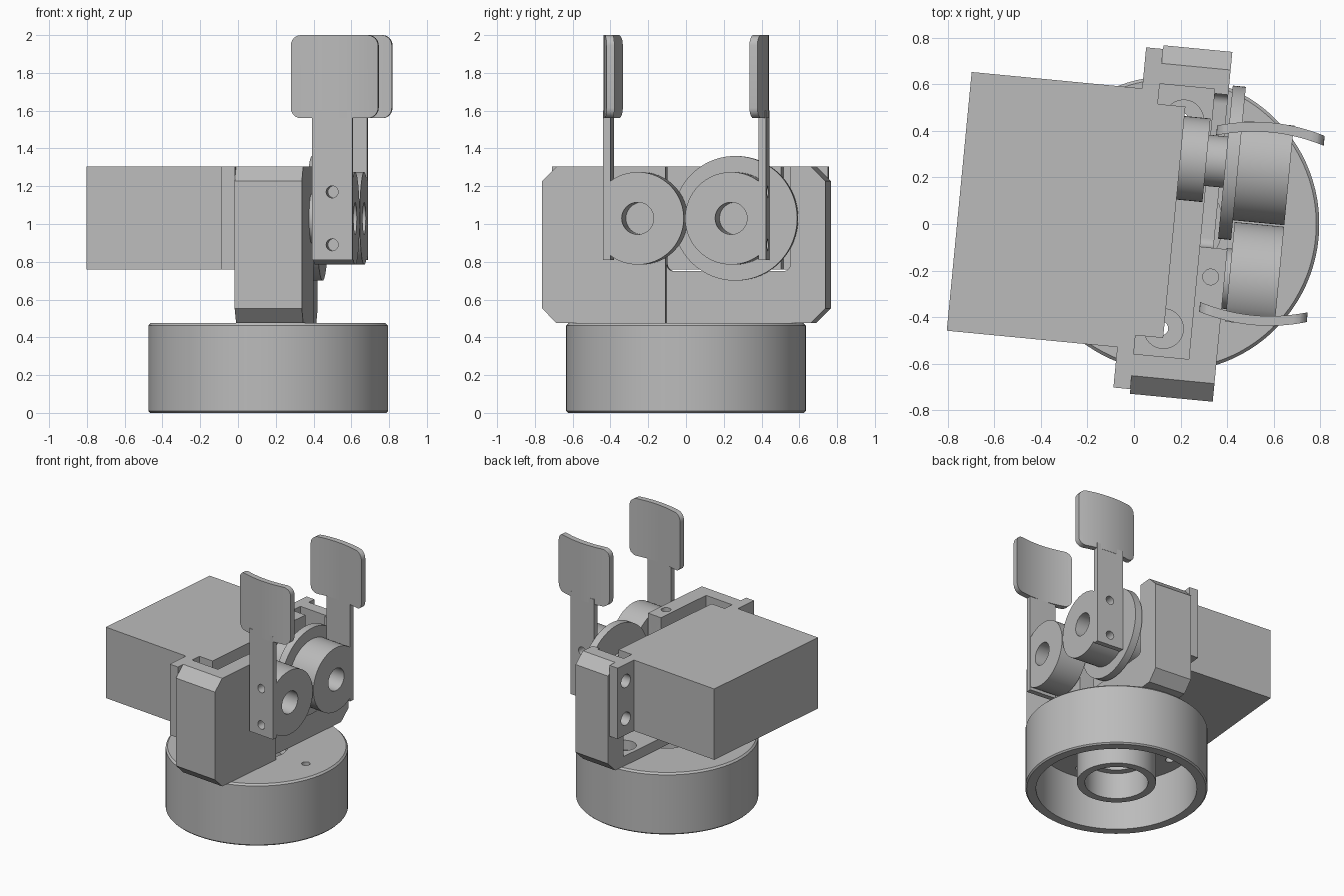
import bpy, bmesh, math
from mathutils import Matrix, Vector

if "Cube" in bpy.data.objects:
    bpy.data.objects.remove(bpy.data.objects["Cube"])

grey = bpy.data.materials.new("plain grey")
grey.use_nodes = True
grey.diffuse_color = (0.5, 0.5, 0.5, 1)
grey.node_tree.nodes["Principled BSDF"].inputs["Base Color"].default_value = (0.5, 0.5, 0.5, 1)

# The arm frame is turned slightly on the base
FRAME = Matrix.Translation((0.16, 0, 0)) @ Matrix.Rotation(math.radians(-5.5), 4, 'Z')
MID, AXIS_Z = 0.038, 1.03          # gripper mid plane and gear axis height
GEAR_OFF, GEAR_R = 0.2485, 0.245


def finish(name, bm):
    bmesh.ops.recalc_face_normals(bm, faces=bm.faces)
    mesh = bpy.data.meshes.new(name)
    bm.to_mesh(mesh)
    bm.free()
    mesh.materials.append(grey)
    ob = bpy.data.objects.new(name, mesh)
    ob.matrix_world = FRAME
    bpy.context.collection.objects.link(ob)
    return ob


def prism_bm(pts, lo, hi, axis):
    """Extrude a 2D outline from lo to hi along the axis."""
    place = {'x': lambda a, b: (lo, a, b), 'y': lambda a, b: (a, lo, b), 'z': lambda a, b: (a, b, lo)}[axis]
    bm = bmesh.new()
    face = bm.faces.new([bm.verts.new(place(*p)) for p in pts])
    new = bmesh.ops.extrude_face_region(bm, geom=[face])["geom"]
    step = Vector([(hi - lo) * (axis == c) for c in 'xyz'])
    bmesh.ops.translate(bm, vec=step, verts=[g for g in new if isinstance(g, bmesh.types.BMVert)])
    return bm


def prism(name, pts, lo, hi, axis):
    return finish(name, prism_bm(pts, lo, hi, axis))


def rect(a0, a1, b0, b1):
    return [(a0, b0), (a1, b0), (a1, b1), (a0, b1)]


def box(name, x, y, z):
    return prism(name, rect(*x, *y), *z, 'z')


def circle(a, b, r, n=48):
    return [(a + r * math.cos(math.tau * i / n), b + r * math.sin(math.tau * i / n)) for i in range(n)]


def rounded(a0, a1, b0, b1, r, n=6):
    corners = [(a1 - r, b1 - r), (a0 + r, b1 - r), (a0 + r, b0 + r), (a1 - r, b0 + r)]
    return [(a + r * math.cos((k + i / n) * math.pi / 2), b + r * math.sin((k + i / n) * math.pi / 2))
            for k, (a, b) in enumerate(corners) for i in range(n + 1)]


def lathe(name, profile, steps=96):
    bm = bmesh.new()
    vs = [bm.verts.new((r, 0, z)) for r, z in profile]
    es = [bm.edges.new((vs[i - 1], vs[i])) for i in range(len(vs))]
    bmesh.ops.spin(bm, geom=vs + es, cent=(0, 0, 0), axis=(0, 0, 1), angle=math.tau, steps=steps)
    bmesh.ops.remove_doubles(bm, verts=bm.verts, dist=1e-5)
    return finish(name, bm)


def cut(ob, cutters):
    for c in cutters:
        c.hide_render = True
        mod = ob.modifiers.new("cut", 'BOOLEAN')
        mod.operation, mod.solver, mod.object = 'DIFFERENCE', 'EXACT', c
        bpy.context.view_layer.objects.active = ob
        bpy.ops.object.modifier_apply(modifier=mod.name)
        bpy.data.objects.remove(c)


# Hollow round base with a stepped central boss
base = lathe("base", [(.56, 0), (.625, 0), (.635, .01), (.635, .462), (.622, .475), (.22, .475), (.22, .4),
                      (.17, .4), (.17, .25), (.22, .25), (.22, .05), (.275, .05), (.275, .38), (.56, .38)])
bolts = [(.45 * math.cos(k * math.pi / 2), .45 * math.sin(k * math.pi / 2)) for k in range(4)]
cut(base, [prism("bolt_cutter", circle(a, b, .03, 24), .3, .6, 'z') for a, b in bolts])

# Chamfered housing with a servo pocket, a front step and a gear opening
y0, y1, z0, z1, c = -.742, .76, .475, 1.305, .078
outline = [(y0 + c, z0), (y1 - c, z0), (y1, z0 + c), (y1, z1 - c),
           (y1 - c, z1), (y0 + c, z1), (y0, z1 - c), (y0, z0 + c)]
housing = prism("housing", outline, -.107, .25, 'x')
cut(housing, [
    box("step_cutter", (.19, .4), (-.085, .9), (.3, 1.5)),
    box("pocket_cutter", (-.3, .13), (-.57, .594), (.55, 1.5)),
    prism("opening_cutter", rounded(-.085, .575, .75, 1.6, .04), .05, .35, 'x'),
    prism("pin_cutter", circle(.19, -.21, .034, 24), 1.1, 1.5, 'z')]
    + [prism("bolt_access_cutter", circle(.01, s * .45, .085), .4, .7, 'z') for s in (-1, 1)])

# Servo motor: body, nose, mounting flange and output shaft
box("servo_body", (-.915, -.17), (-.548, .567), (.76, 1.305))
box("servo_nose", (-.115, .012), (-.49, .507), (.76, 1.305))
flange = box("servo_flange", (-.18, -.107), (-.722, .744), (.76, 1.305))
cut(flange, [prism("flange_cutter", circle(b, AXIS_Z + s * .145, .05, 24), -.3, 0, 'x')
             for b in (-.635, .655) for s in (-1, 1)])
drive_y = MID + GEAR_OFF
prism("servo_boss", circle(drive_y, AXIS_Z, .18), .01, .124, 'x')
prism("servo_shaft", circle(drive_y, AXIS_Z, .11), .12, .21, 'x')
disc = prism("drive_disc", circle(drive_y, AXIS_Z, .33, 96), .206, .262, 'x')
cut(disc, [prism("disc_cutter", circle(drive_y, AXIS_Z, .085), .24, .3, 'x')])
spacer = prism("pivot_spacer", circle(MID - GEAR_OFF, AXIS_Z, .13), .245, .272, 'x')
cut(spacer, [prism("spacer_cutter", circle(MID - GEAR_OFF, AXIS_Z, .085), .2, .3, 'x')])

# Mirrored pairs: flat-sided roller, finger stem and curved finger pad
STEM_X, PAD_X, PAD_HALF = .378, .387, .232
for side, s in (("right", -1), ("left", 1)):
    cy = MID + s * GEAR_OFF
    flat = MID + s * .396
    pts = [(s * min(s * a, s * flat), b) for a, b in circle(cy, AXIS_Z, GEAR_R, 96)]
    keep = [p for i, p in enumerate(pts)
            if not (p[0] == flat and pts[i - 1][0] == flat and pts[(i + 1) % len(pts)][0] == flat)]
    roller = prism(side + "_roller", keep, .262 if s > 0 else .27, .483, 'x')
    holes = [(STEM_X, AXIS_Z + d) for d in (-.14, .14)]
    screw = lambda: [prism("screw_cutter", circle(a, b, .032, 24), MID + s * .33, MID + s * .5, 'y')
                     for a, b in holes]
    cut(roller, [prism("bore_cutter", circle(cy, AXIS_Z, .085), .1, .6, 'x')] + screw())

    stem = box(side + "_finger_stem", (.27, .485), sorted((MID + s * .394, MID + s * .433)), (.81, 1.6))
    cut(stem, screw())

    bm = prism_bm(rounded(PAD_X - PAD_HALF, PAD_X + PAD_HALF, 1.56, 2.0, .055), s * .394, s * .436, 'y')
    for i in range(1, 16):
        bmesh.ops.bisect_plane(bm, geom=bm.verts[:] + bm.edges[:] + bm.faces[:], dist=1e-5,
                               plane_co=(PAD_X + PAD_HALF * (i / 8 - 1), 0, 0), plane_no=(1, 0, 0))
    for v in bm.verts:
        v.co.y += MID - s * .035 * ((v.co.x - PAD_X) / PAD_HALF) ** 2
    finish(side + "_finger_pad", bm)

# Smooth the round surfaces, keep hard edges
for ob in bpy.context.view_layer.objects:
    ob.select_set(ob.type == 'MESH' and grey.name in ob.data.materials)
bpy.context.view_layer.objects.active = base
bpy.ops.object.shade_smooth_by_angle(angle=math.radians(30))
